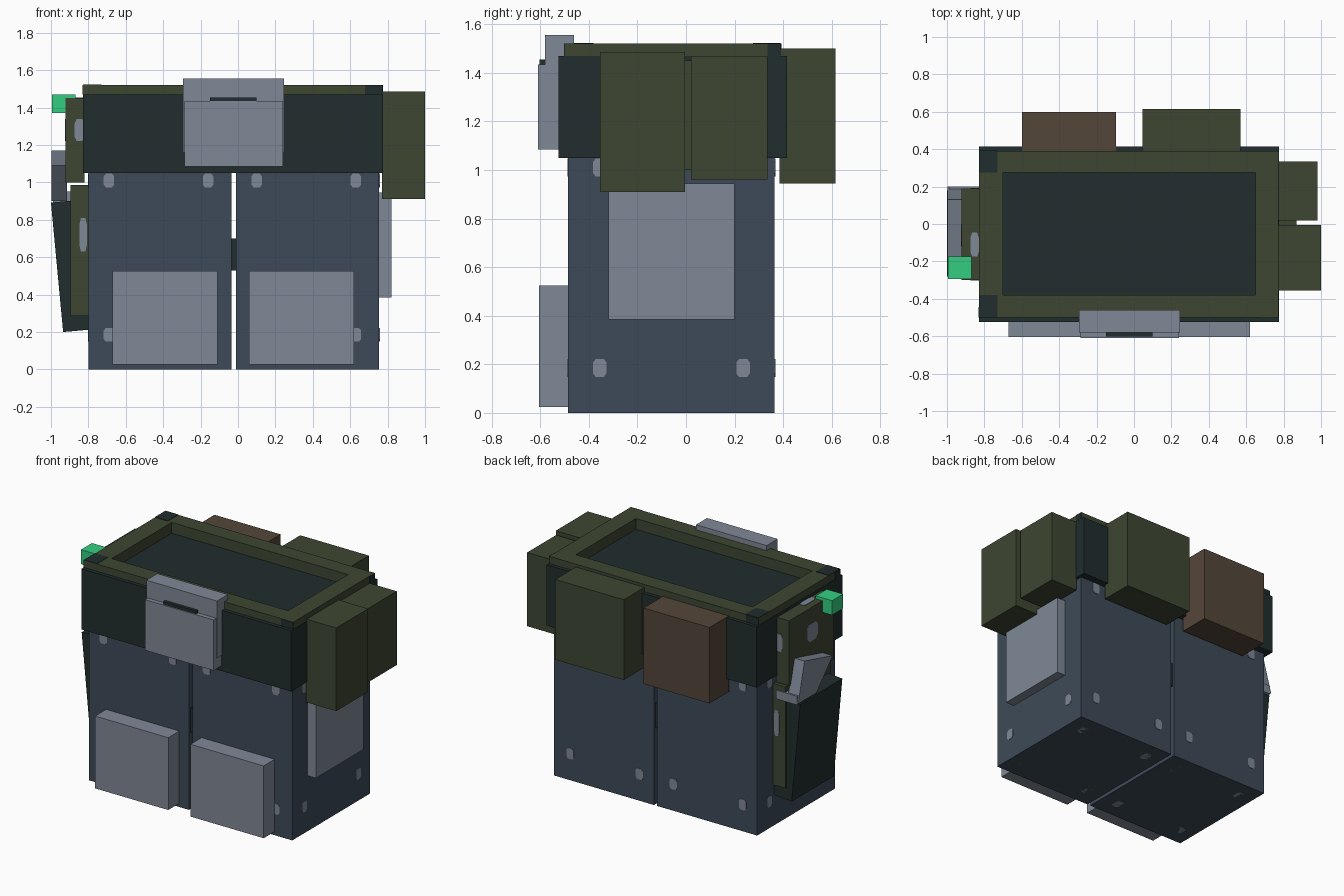
import bpy, bmesh, math

if "Cube" in bpy.data.objects:
    bpy.data.objects.remove(bpy.data.objects["Cube"], do_unlink=True)


def linear(c):
    c /= 255
    return c / 12.92 if c <= 0.04045 else ((c + 0.055) / 1.055) ** 2.4


def material(name, *rgb):
    m = bpy.data.materials.new(name)
    m.use_nodes = True
    col = [linear(c) for c in rgb] + [1]
    m.diffuse_color = col
    m.node_tree.nodes["Principled BSDF"].inputs["Base Color"].default_value = col
    return m


SLATE = material("slate blue cloth", 61, 74, 88)
GREY = material("pale steel", 127, 136, 150)
OLIVE = material("olive canvas", 61, 70, 50)
DARK = material("dark teal", 33, 45, 46)
GREEN = material("bright green", 52, 206, 128)
BROWN = material("brown leather", 84, 70, 58)


def finish(name, bm, mat):
    bmesh.ops.recalc_face_normals(bm, faces=bm.faces)
    me = bpy.data.meshes.new(name)
    bm.to_mesh(me)
    bm.free()
    me.materials.append(mat)
    ob = bpy.data.objects.new(name, me)
    bpy.context.collection.objects.link(ob)
    return ob


def box(name, mat, xs, ys, zs):
    bm = bmesh.new()
    bmesh.ops.create_cube(bm, size=1)
    for v in bm.verts:
        v.co = [r[0] if c < 0 else r[1] for c, r in zip(v.co, (xs, ys, zs))]
    return finish(name, bm, mat)


def prism(name, mat, points, axis, lo, hi):
    """Extrude a flat outline along one axis."""
    bm = bmesh.new()

    def ring(d):
        out = []
        for p in points:
            co = list(p)
            co.insert(axis, d)
            out.append(bm.verts.new(co))
        return out
    a, b = ring(lo), ring(hi)
    bm.faces.new(a)
    bm.faces.new(b)
    for i in range(len(a)):
        j = (i + 1) % len(a)
        bm.faces.new((a[i], a[j], b[j], b[i]))
    return finish(name, bm, mat)


def spot(name, axis, at, u, v, w=0.028, h=0.037):
    """Thin eight-sided patch centred on a face."""
    c = 0.6
    outline = [(1, c), (c, 1), (-c, 1), (-1, c), (-1, -c), (-c, -1), (c, -1), (1, -c)]
    prism(name, GREY, [(u + w * a, v + h * b) for a, b in outline], axis, at - 0.003, at + 0.003)


def frame(name, mat, outer, inner, zs):
    """Rectangular ring; bounds are x0, x1, y0, y1."""
    a, b, c, d = outer
    e, f, g, h = inner
    box(name + "_right", mat, (a, e), (c, d), zs)
    box(name + "_left", mat, (f, b), (c, d), zs)
    box(name + "_front", mat, (e, f), (c, g), zs)
    box(name + "_back", mat, (e, f), (h, d), zs)


# Legs, knee pads and leg patches
FRONT, BACK = -0.485, 0.365
for side, x0 in (("right", -0.8), ("left", -0.01)):
    x1 = x0 + 0.765
    box(side + "_leg", SLATE, (x0, x1), (FRONT, BACK), (0, 1.1))
    pad = x0 + (0.13 if side == "right" else 0.07)
    box(side + "_knee_pad", GREY, (pad, pad + 0.56), (-0.605, FRONT), (0.025, 0.525))
    for x in (x0 + 0.11, x1 - 0.125):
        for y in (FRONT, BACK):
            for z in (0.185, 1.01):
                spot(side + "_leg_patch", 1, y, x, z)
        for y in (-0.355, 0.235):
            spot(side + "_sole_patch", 2, 0.003, x, y)
    outer = x0 if side == "right" else x1
    for y in (-0.355, 0.235):
        for z in (0.185, 1.01):
            spot(side + "_leg_side_patch", 0, outer, y, z)
box("inner_leg_link", DARK, (-0.04, -0.005), (-0.47, 0.35), (0.53, 0.7))

# Belt, waist opening and rim
rim = (-0.828, 0.773, -0.5, 0.39)
box("waist_floor", DARK, rim[:2], rim[2:], (1.05, 1.445))
frame("belt", DARK, (-0.83, 0.775, -0.525, 0.415), rim, (1.05, 1.47))
frame("rim", OLIVE, rim, (-0.7, 0.65, -0.38, 0.275), (1.445, 1.52))

# Dark corners painted on the rim
for ys in ((-0.5, -0.38), (0.275, 0.39)):
    box("rim_corner_mark", DARK, (-0.828, -0.73), ys, (1.518, 1.523))
box("rim_front_mark", DARK, (0.68, 0.773), (-0.503, -0.498), (1.47, 1.52))
box("rim_back_mark", DARK, (-0.828, -0.735), (0.388, 0.393), (1.47, 1.52))
box("rim_left_mark", DARK, (0.771, 0.776), (0.335, 0.39), (1.47, 1.52))
box("rim_right_mark", DARK, (-0.831, -0.826), (-0.5, -0.445), (1.47, 1.52))

# Buckle
box("buckle_back", GREY, (-0.295, 0.245), (-0.58, -0.46), (1.16, 1.555))
box("buckle_plate", GREY, (-0.285, 0.24), (-0.61, -0.525), (1.085, 1.435))
box("buckle_slot", DARK, (-0.15, 0.1), (-0.602, -0.578), (1.43, 1.455))

# Pouches and left thigh pad
box("left_front_pouch", OLIVE, (0.77, 1.0), (-0.355, -0.005), (0.91, 1.485))
box("left_rear_pouch", OLIVE, (0.77, 0.98), (0.02, 0.335), (0.96, 1.47))
box("left_hip_panel", OLIVE, (0.77, 0.87), (-0.3, 0.19), (1.0, 1.45))
box("left_thigh_pad", GREY, (0.75, 0.82), (-0.32, 0.2), (0.385, 0.945))
box("back_left_pouch", OLIVE, (0.045, 0.57), (0.385, 0.615), (0.945, 1.5))
box("back_right_pouch", BROWN, (-0.6, -0.095), (0.385, 0.6), (0.95, 1.475))

# Right hip and thigh panels with patches
box("right_hip_panel", OLIVE, (-0.922, -0.82), (-0.3, 0.19), (1.0, 1.45))
box("right_thigh_panel", OLIVE, (-0.895, -0.79), (-0.3, 0.19), (0.285, 0.985))
for y in (-0.3, 0.19):
    spot("hip_panel_patch", 1, y, -0.848, 1.28, 0.025, 0.06)
    spot("thigh_panel_patch", 1, y, -0.828, 0.72, 0.02, 0.09)
spot("hip_side_patch", 0, -0.922, -0.06, 1.28, 0.06, 0.06)
spot("hip_top_patch", 2, 1.45, -0.852, -0.11, 0.022, 0.065)
box("belt_lamp", GREEN, (-0.995, -0.87), (-0.295, -0.175), (1.37, 1.47))

# Tilted holster with a grip rising out of it
prism("holster", DARK, [(-1.0, 0.892), (-0.83, 0.908), (-0.765, 0.215), (-0.935, 0.2)], 1, -0.28, 0.18)
grip = prism("holstered_grip", GREY, [(0.2, 0.9), (0.13, 1.17), (-0.178, 1.09), (0.0, 0.9)], 0, -0.998, -0.915)
box("grip_base", GREY, (-0.99, -0.83), (0.1, 0.2), (0.89, 0.95))
